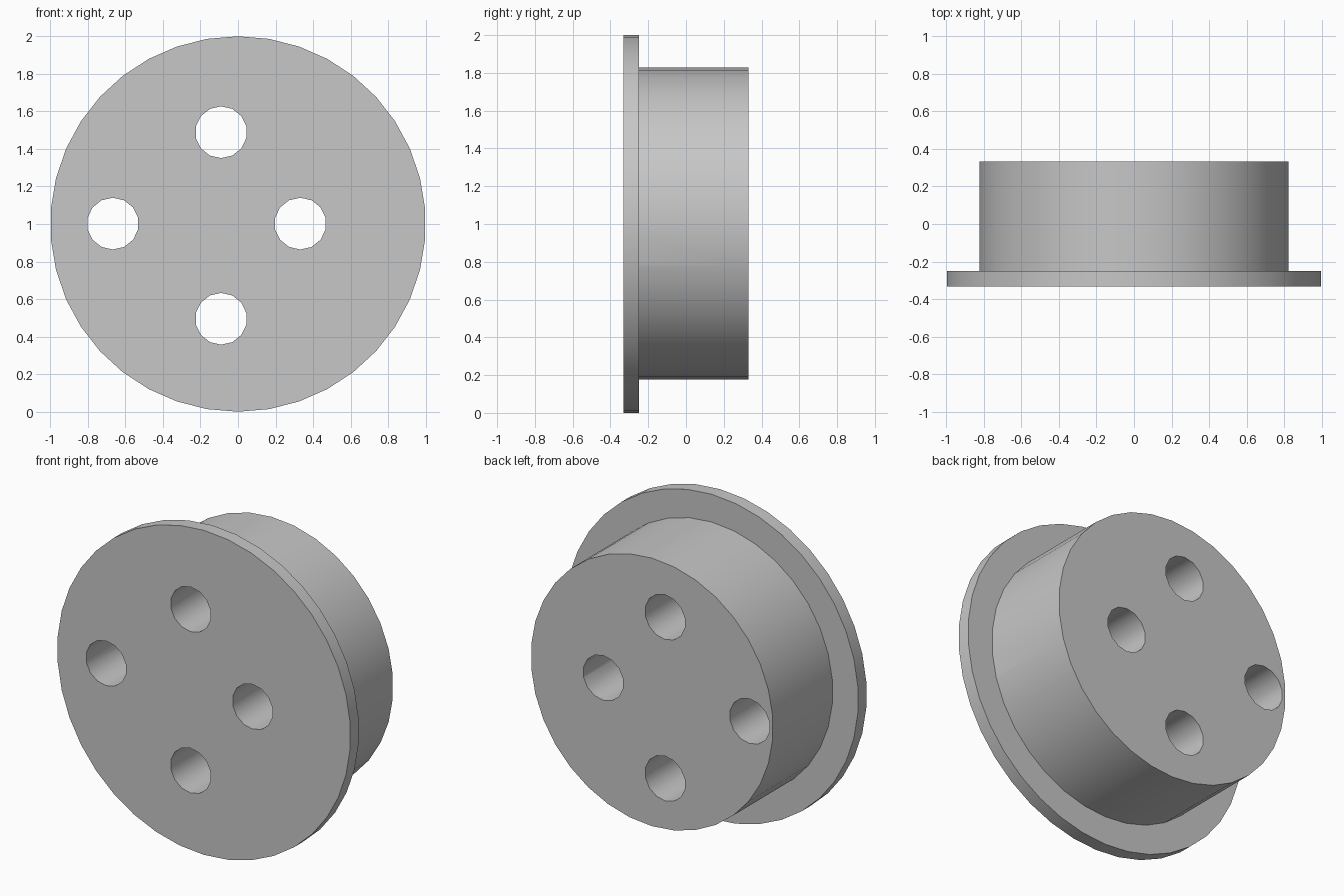
import bpy
import math

if "Cube" in bpy.data.objects:
    bpy.data.objects.remove(bpy.data.objects["Cube"], do_unlink=True)

FRONT, STEP, BACK = -0.332, -0.25, 0.332
HOLE_RADIUS = 0.138
HOLES = [(-0.09, 1.489), (-0.09, 0.495), (-0.667, 1.002), (0.332, 1.002)]

grey = bpy.data.materials.new("light grey")
grey.use_nodes = True
colour = (0.57, 0.57, 0.57, 1)
grey.diffuse_color = colour
grey.node_tree.nodes["Principled BSDF"].inputs["Base Color"].default_value = colour


def disc(name, radius, sides, y0, y1, x=0, z=1):
    """Cylinder lying along y, with a corner pointing straight up."""
    bpy.ops.mesh.primitive_cylinder_add(
        vertices=sides, radius=radius, depth=y1 - y0,
        location=(x, (y0 + y1) / 2, z), rotation=(math.pi / 2, 0, 0))
    obj = bpy.context.object
    obj.name = name
    obj.data.materials.append(grey)
    return obj


def combine(target, tool, operation):
    """Apply a boolean and remove the tool object."""
    mod = target.modifiers.new(operation, "BOOLEAN")
    mod.operation = operation
    mod.solver = "EXACT"
    mod.object = tool
    tool.hide_render = True
    bpy.ops.object.select_all(action="DESELECT")
    target.select_set(True)
    bpy.context.view_layer.objects.active = target
    bpy.ops.object.modifier_apply(modifier=mod.name)
    bpy.data.objects.remove(tool, do_unlink=True)


# Wide thin flange at the front, joined to the thick hub behind it
plug = disc("flanged_plug", 1, 38, FRONT, STEP)
hub = disc("hub", 0.826, 34, (FRONT + STEP) / 2, BACK, z=1.003)
combine(plug, hub, "UNION")

# Four off-centre holes running right through
for x, z in HOLES:
    cutter = disc("hole_cutter", HOLE_RADIUS, 14, FRONT - 0.1, BACK + 0.1, x, z)
    combine(plug, cutter, "DIFFERENCE")

# Smooth round walls with crisp rims
bpy.ops.object.shade_smooth_by_angle(angle=math.radians(35))
